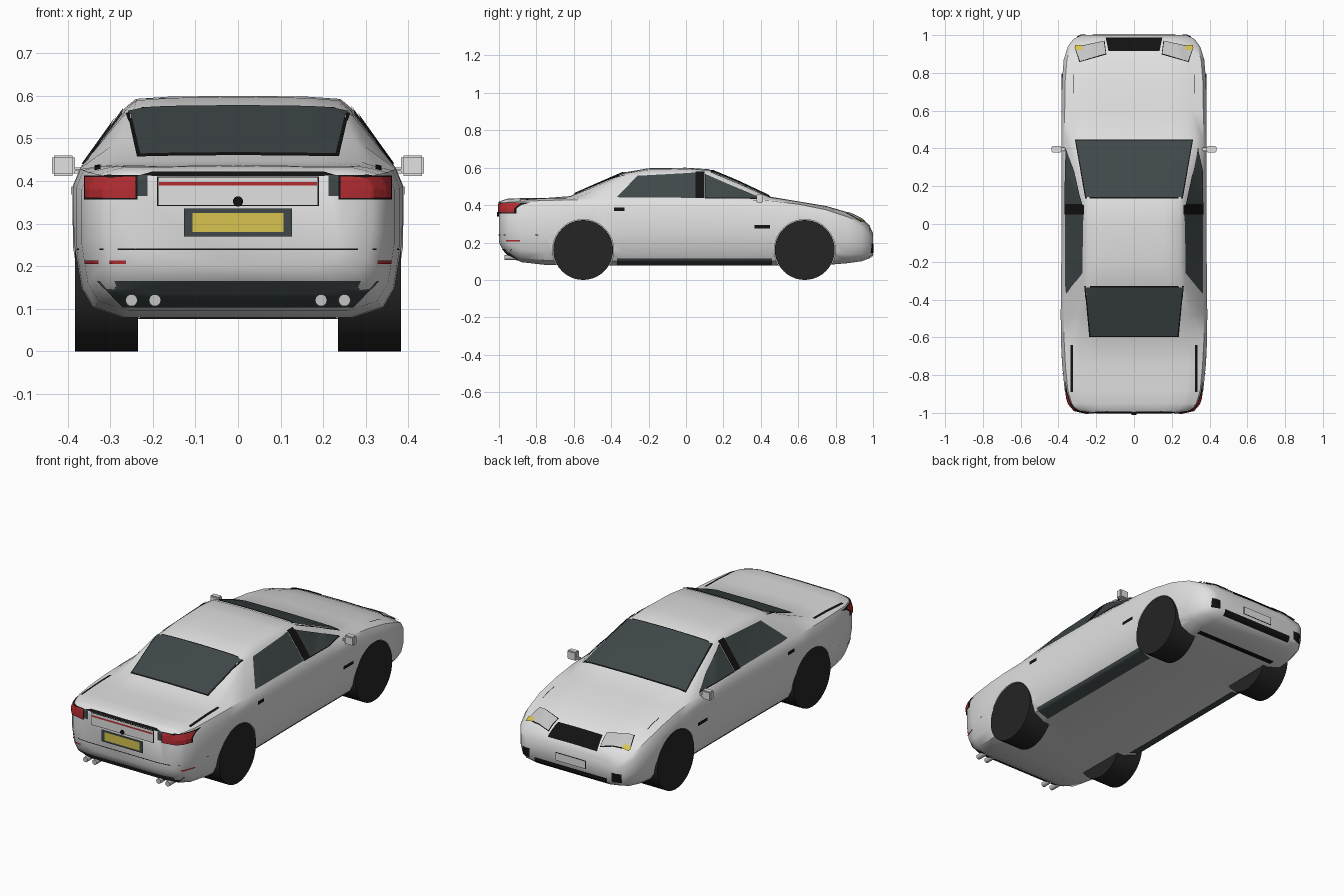
import bpy, bmesh, math
from mathutils import Vector
from mathutils.bvhtree import BVHTree

cube = bpy.data.objects.get("Cube")
if cube:
    bpy.data.objects.remove(cube, do_unlink=True)


def material(name, r, g, b):
    m = bpy.data.materials.new(name)
    m.use_nodes = True
    m.diffuse_color = (r, g, b, 1)
    m.node_tree.nodes["Principled BSDF"].inputs["Base Color"].default_value = (r, g, b, 1)
    return m


white = material("white_paint", .75, .75, .75)
glass = material("dark_glass", .05, .064, .066)
rubber = material("rubber", .018, .018, .018)
black = material("black_trim", .006, .006, .006)
red = material("red_lens", .45, .025, .03)
yellow = material("yellow", .68, .55, .08)
silver = material("silver", .55, .55, .55)


def finish(name, bm, mat, angle=40):
    mesh = bpy.data.meshes.new(name)
    bm.to_mesh(mesh)
    bm.free()
    ob = bpy.data.objects.new(name, mesh)
    bpy.context.collection.objects.link(ob)
    mesh.materials.append(mat)
    bpy.ops.object.select_all(action='DESELECT')
    ob.select_set(True)
    bpy.context.view_layer.objects.active = ob
    bpy.ops.object.shade_smooth_by_angle(angle=math.radians(angle))
    return ob


def lerp(a, b, t):
    return a + (b - a) * t


# Body stations: y, half width, floor, shoulder, roof edge x, roof edge z, top
stations = [
    (-1, .25, .2, .4, .21, .41, .415),
    (-.985, .315, .17, .41, .26, .42, .425),
    (-.95, .345, .13, .415, .29, .427, .435),
    (-.88, .367, .095, .42, .31, .43, .437),
    (-.75, .38, .08, .425, .32, .435, .438),
    (-.62, .387, .078, .428, .32, .437, .448),
    (-.48, .388, .077, .43, .3, .48, .51),
    (-.33, .387, .077, .432, .272, .55, .575),
    (-.2, .385, .076, .432, .265, .565, .597),
    (0, .383, .076, .432, .267, .57, .6),
    (.12, .383, .076, .432, .267, .57, .592),
    (.28, .383, .076, .43, .295, .505, .525),
    (.45, .384, .077, .423, .325, .432, .445),
    (.6, .384, .078, .405, .3, .412, .42),
    (.75, .382, .08, .375, .3, .385, .395),
    (.87, .372, .09, .335, .28, .35, .36),
    (.94, .35, .1, .3, .26, .315, .325),
    (.98, .32, .115, .265, .24, .28, .29),
    (1, .28, .135, .23, .21, .245, .25),
]


def section(y, w, floor, shoulder, r, edge, top):
    h = shoulder - floor
    half = [(.7 * w, floor), (.89 * w, floor + .07 * h), (.96 * w, floor + .2 * h),
            (w, floor + .48 * h), (w, floor + .88 * h), (.955 * w, shoulder),
            (r, edge), (.9 * r, lerp(edge, top, .75)), (.6 * r, top - .002)]
    right = [(x, y, z) for x, z in half]
    left = [(-x, y, z) for x, z in reversed(half)]
    return [(0, y, floor)] + right + [(0, y, top)] + left


bm = bmesh.new()
rings = [[bm.verts.new(p) for p in section(*s)] for s in stations]
for a, b in zip(rings, rings[1:]):
    for i in range(len(a)):
        j = (i + 1) % len(a)
        bm.faces.new((a[i], a[j], b[j], b[i]))
bm.faces.new(rings[0])
bm.faces.new(rings[-1])
bmesh.ops.recalc_face_normals(bm, faces=bm.faces)
surface = BVHTree.FromBMesh(bm)
body = finish("body", bm, white)


# Plates laid on the body: a four-cornered outline projected along one axis
def plate(name, quad, axis, side, mat, off=.003, n=14):
    bm = bmesh.new()
    a, b, c, d = [Vector(q) for q in quad]
    k = "xyz".index(axis)
    ray = Vector((0, 0, 0))
    ray[k] = -side
    grid = []
    for i in range(n + 1):
        row = []
        for j in range(n + 1):
            p = list(a.lerp(b, i / n).lerp(d.lerp(c, i / n), j / n))
            p.insert(k, side * 2)
            hit, normal, _, _ = surface.ray_cast(Vector(p), ray)
            if hit is None:
                hit, normal, _, _ = surface.find_nearest(Vector(p))
            row.append(bm.verts.new(hit + normal * off))
        grid.append(row)
    for r, s in zip(grid, grid[1:]):
        for j in range(n):
            bm.faces.new((r[j], r[j + 1], s[j + 1], s[j]))
    bm.normal_update()
    if sum((f.normal.dot(ray) for f in bm.faces)) > 0:
        bmesh.ops.reverse_faces(bm, faces=bm.faces)
    return finish(name, bm, mat)


def rect(u0, u1, v0, v1):
    return [(u0, v0), (u1, v0), (u1, v1), (u0, v1)]


def framed(name, quad, axis, side, mat, pad=.007):
    mid = sum((Vector(q) for q in quad), Vector((0, 0))) / 4
    outer = []
    for q in quad:
        d = Vector(q) - mid
        outer.append(Vector(q) + Vector((math.copysign(pad, d.x), math.copysign(pad, d.y))))
    plate(name + "_seal", outer, axis, side, black)
    plate(name, quad, axis, side, mat, .006)


def flip(quad, s):
    return [(u * s, v) for u, v in quad]


# Glass
framed("windshield", [(-.305, .44), (.305, .44), (.25, .14), (-.25, .14)], "z", 1, glass)
framed("rear_window", [(-.255, -.335), (.255, -.335), (.23, -.59), (-.23, -.59)], "z", 1, glass)
for s, tag in ((1, "left"), (-1, "right")):
    plate("rear_side_window_" + tag, [(-.37, .44), (.05, .437), (.05, .572), (-.26, .555)], "x", s, glass)
    framed("front_side_window_" + tag, [(.105, .438), (.4, .435), (.37, .446), (.105, .562)],
           "x", s, glass, .004)
    plate("door_pillar_" + tag, rect(.05, .1, .435, .575), "x", s, black, .005)
    # Side trim
    plate("sill_" + tag, rect(-.37, .46, .079, .115), "x", s, glass)
    plate("door_handle_" + tag, rect(-.385, -.33, .368, .387), "x", s, black)
    plate("fender_vent_" + tag, rect(.365, .45, .275, .293), "x", s, black)
    plate("trunk_gap_" + tag, flip(rect(.322, .336, -.89, -.64), s), "z", 1, black)
    plate("hood_gap_" + tag, flip(rect(.317, .321, .69, .79), s), "z", 1, black)
    # Tail
    framed("tail_light_" + tag, flip(rect(.24, .355, .36, .408), s), "y", -1, red, .004)
    plate("tail_light_side_" + tag, rect(-.985, -.94, .36, .408), "x", s, red, .006)
    plate("tail_light_inner_" + tag, flip(rect(.212, .236, .365, .412), s), "y", -1, glass)
    plate("reflector_" + tag, flip(rect(.325, .358, .206, .214), s), "y", -1, red)
    # Nose
    framed("headlight_" + tag, flip([(.16, .965), (.31, .93), (.285, .86), (.15, .9)], s),
           "z", 1, silver, .004)
    plate("indicator_" + tag, flip(rect(.272, .312, .918, .942), s), "z", 1, yellow, .008)
    plate("fog_light_" + tag, flip(rect(.25, .3, .145, .195), s), "y", 1, black)

# Tail panel
plate("trunk_gap_rear", [(-.23, .412), (.23, .412), (.2, .42), (-.2, .42)], "y", -1, black)
framed("trunk_panel", rect(-.187, .187, .344, .408), "y", -1, white, .003)
plate("red_stripe", rect(-.185, .185, .389, .398), "y", -1, red, .008)
plate("number_surround", rect(-.127, .127, .27, .335), "y", -1, glass, .008)
plate("number_plate", rect(-.107, .107, .28, .325), "y", -1, yellow, .0095)
plate("bumper_line", rect(-.375, .375, .238, .242), "y", -1, black)
plate("rear_valance", [(-.27, .106), (.27, .106), (.33, .167), (-.33, .167)], "y", -1, glass)
plate("inner_reflector", rect(-.3, -.262, .206, .214), "y", -1, red)

# Nose panel
plate("grille", [(-.15, .985), (.15, .985), (.135, .915), (-.135, .915)], "z", 1, black)
framed("front_plate", rect(-.09, .09, .175, .215), "y", 1, white, .003)
plate("lower_grille", rect(-.22, .22, .122, .155), "y", 1, black)
plate("under_strip", rect(-.25, .25, .81, .84), "z", -1, black)


# Cylinders for wheels, exhausts and the lock
def cylinder(name, centre, radius, depth, axis, mat, sides=40):
    bm = bmesh.new()
    bmesh.ops.create_cone(bm, cap_ends=True, segments=sides, radius1=radius,
                          radius2=radius, depth=depth)
    turn = Vector((0, 0, 1)).rotation_difference(Vector(axis)).to_matrix()
    bmesh.ops.rotate(bm, verts=bm.verts, matrix=turn)
    bmesh.ops.translate(bm, verts=bm.verts, vec=centre)
    return finish(name, bm, mat)


for s, tag in ((1, "left"), (-1, "right")):
    for y, end in ((-.55, "rear"), (.635, "front")):
        # Wheel arch
        cutter = cylinder("arch_cutter", (s * .365, y, .16), .163, .27, (1, 0, 0), white)
        cut = body.modifiers.new("arch", 'BOOLEAN')
        cut.operation = 'DIFFERENCE'
        cut.solver = 'EXACT'
        cut.object = cutter
        bpy.context.view_layer.objects.active = body
        bpy.ops.object.modifier_apply(modifier=cut.name)
        bpy.data.objects.remove(cutter, do_unlink=True)
        cylinder(f"{end}_wheel_{tag}", (s * .309, y, .16), .16, .148, (1, 0, 0), rubber)
    for x in (.195, .25):
        cylinder("exhaust_" + tag, (s * x, -.93, .12), .014, .08, (0, 1, 0), silver, 16)

    # Door mirror
    for part, x, z, size in (("mirror", .41, .436, (.054, .034, .048)),
                             ("mirror_arm", .38, .425, (.04, .018, .014))):
        bm = bmesh.new()
        bmesh.ops.create_cube(bm, size=1)
        bmesh.ops.scale(bm, verts=bm.verts, vec=size)
        bmesh.ops.bevel(bm, geom=bm.edges[:], offset=.005, segments=2, affect='EDGES')
        bmesh.ops.translate(bm, verts=bm.verts, vec=(s * x, .395, z))
        finish(f"{part}_{tag}", bm, white)

cylinder("trunk_lock", (0, -1.004, .352), .012, .012, (0, 1, 0), black, 16)
bpy.ops.object.select_all(action='DESELECT')
body.select_set(True)
bpy.context.view_layer.objects.active = body
bpy.ops.object.shade_smooth_by_angle(angle=math.radians(40))
